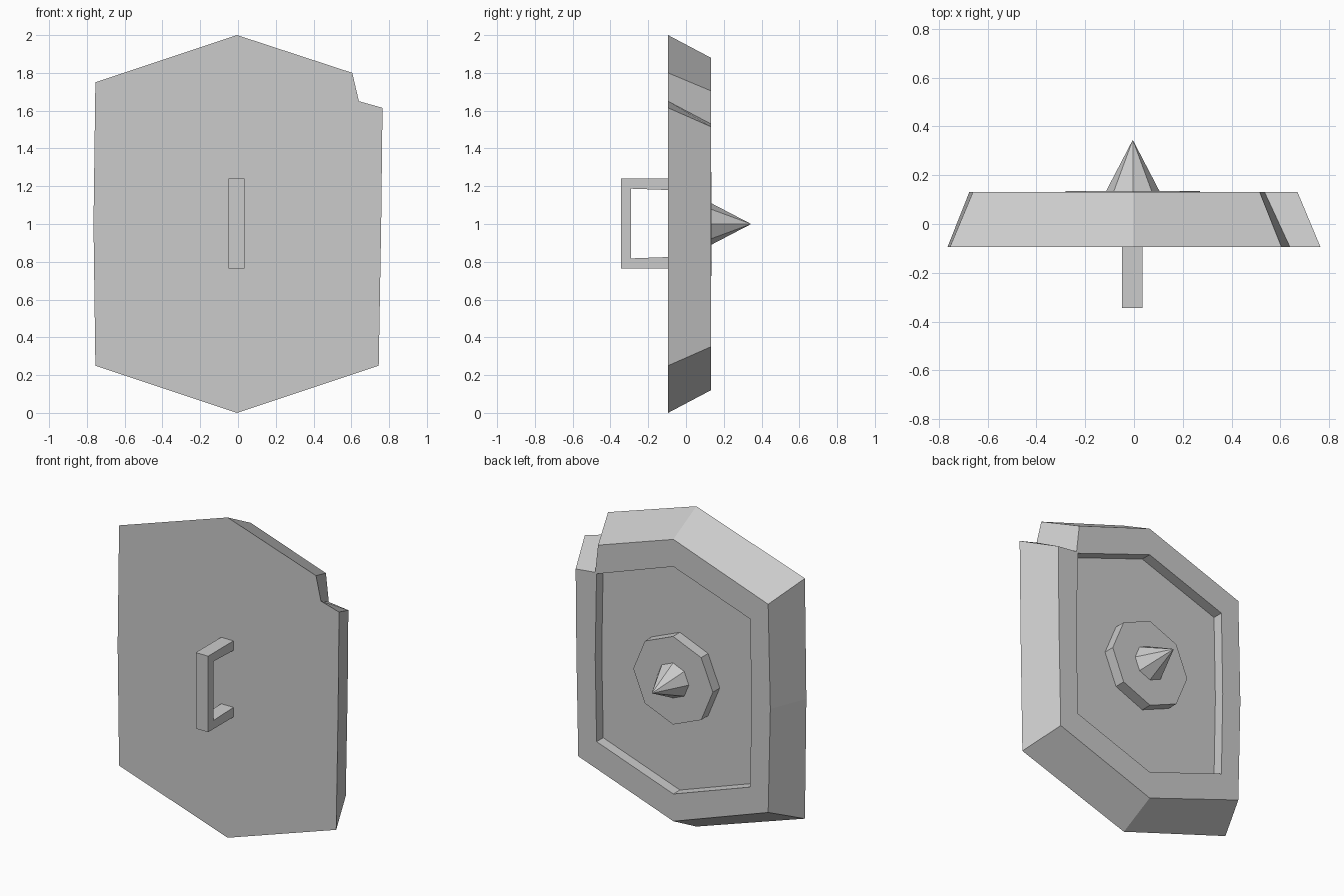
import bpy, bmesh, math
from mathutils import Vector

cube = bpy.data.objects.get("Cube")
if cube:
    bpy.data.objects.remove(cube, do_unlink=True)

grey = bpy.data.materials.new("plain grey")
grey.use_nodes = True
colour = (0.6, 0.6, 0.6, 1)
grey.diffuse_color = colour
grey.node_tree.nodes["Principled BSDF"].inputs["Base Color"].default_value = colour

CX = -0.005  # centre line of the shield


def finish(name, bm):
    bmesh.ops.recalc_face_normals(bm, faces=bm.faces)
    mesh = bpy.data.meshes.new(name)
    bm.to_mesh(mesh)
    bm.free()
    mesh.materials.append(grey)
    obj = bpy.data.objects.new(name, mesh)
    bpy.context.collection.objects.link(obj)
    return obj


def ring(bm, outline, y):
    return [bm.verts.new((x, y, z)) for x, z in outline]


def bridge(bm, a, b):
    n = len(a)
    for i in range(n):
        j = (i + 1) % n
        bm.faces.new((a[i], a[j], b[j], b[i]))


# Shield body: grip-side outline, bevelled far outline and sunken panel,
# each running clockwise from the top through the notch
grip_side = [(CX, 2), (0.605, 1.8), (0.64, 1.65), (0.765, 1.615), (0.758, 1),
             (0.745, 0.25), (CX, 0), (-0.755, 0.25), (-0.765, 1), (-0.755, 1.75)]
rim = [(CX, 1.88), (0.515, 1.705), (0.535, 1.53), (0.67, 1.515), (0.665, 1),
       (0.652, 0.35), (CX, 0.12), (-0.66, 0.35), (-0.675, 1), (-0.66, 1.65)]
panel = [(CX, 1.71), (0.44, 1.553), (0.525, 1.523), (0.527, 1.45), (0.535, 1),
         (0.525, 0.475), (CX, 0.29), (-0.535, 0.475), (-0.545, 1), (-0.535, 1.525)]

bm = bmesh.new()
loops = [ring(bm, o, y) for o, y in
         ((grip_side, -0.095), (rim, 0.132), (panel, 0.132), (panel, 0.067))]
for a, b in zip(loops, loops[1:]):
    bridge(bm, a, b)
bm.faces.new(loops[0])
bm.faces.new(loops[-1])
finish("shield_body", bm)


# Octagonal boss plate and spike on the sunken panel
def octagon_part(name, r1, r2, y1, y2):
    bm = bmesh.new()
    bmesh.ops.create_cone(bm, cap_ends=True, segments=8, radius1=r1, radius2=r2,
                          depth=y2 - y1)
    for v in bm.verts:
        x, y, z = v.co
        v.co = Vector((x + CX, z + (y1 + y2) / 2, 1 - y))
    return finish(name, bm)


octagon_part("boss_plate", 0.275, 0.275, 0.06, 0.135)
octagon_part("boss_spike", 0.112, 0, 0.13, 0.345)

# Bracket-shaped hand grip, extruded from its side profile
profile = [(-0.095, 1.24), (-0.345, 1.24), (-0.345, 0.765), (-0.095, 0.765),
           (-0.095, 0.825), (-0.29, 0.818), (-0.29, 1.187), (-0.095, 1.18)]
bm = bmesh.new()
sides = [[bm.verts.new((x, y, z)) for y, z in profile] for x in (-0.05, 0.035)]
bridge(bm, *sides)
for side in sides:
    bm.faces.new(side)
finish("hand_grip", bm)
